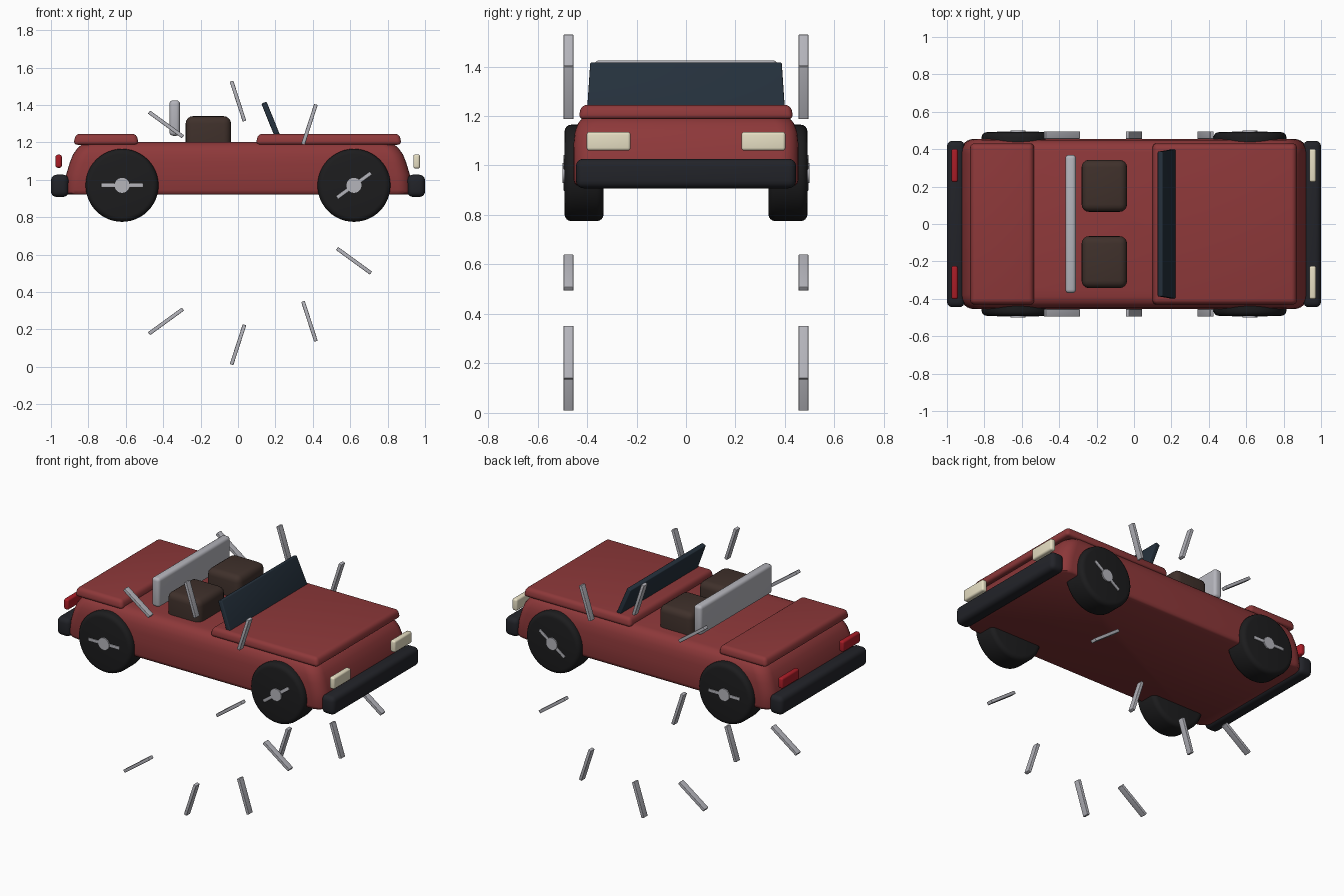
import bpy, bmesh
from math import radians, cos, sin, pi
from mathutils import Matrix

if "Cube" in bpy.data.objects:
    bpy.data.objects.remove(bpy.data.objects["Cube"])


def mat(name, rgb):
    m = bpy.data.materials.new(name)
    m.diffuse_color = (*rgb, 1)
    m.use_nodes = True
    m.node_tree.nodes["Principled BSDF"].inputs["Base Color"].default_value = m.diffuse_color
    return m


RED = mat("paint_red", (0.27, 0.04, 0.042))
BLACK = mat("rubber", (0.012, 0.012, 0.013))
TRIM = mat("dark_trim", (0.016, 0.017, 0.022))
SEAT = mat("seat_brown", (0.05, 0.03, 0.024))
GLASS = mat("dark_glass", (0.018, 0.03, 0.045))
LAMP = mat("lamp_cream", (0.8, 0.74, 0.55))
TAIL = mat("tail_red", (0.4, 0.012, 0.02))
METAL = mat("metal", (0.46, 0.46, 0.5))


def finish(bm, name, material, bevel=0.0, angle=40):
    bmesh.ops.recalc_face_normals(bm, faces=bm.faces)
    me = bpy.data.meshes.new(name)
    bm.to_mesh(me)
    bm.free()
    ob = bpy.data.objects.new(name, me)
    bpy.context.collection.objects.link(ob)
    me.materials.append(material)
    bpy.ops.object.select_all(action='DESELECT')
    bpy.context.view_layer.objects.active = ob
    ob.select_set(True)
    if bevel:
        b = ob.modifiers.new("bevel", 'BEVEL')
        b.width, b.segments, b.limit_method = bevel, 4, 'ANGLE'
        bpy.ops.object.modifier_apply(modifier="bevel")
    bpy.ops.object.shade_smooth_by_angle(angle=radians(angle))
    return ob


def box(name, x, y, z, material, bevel=0.0, inset=(0, 0), tilt=0.0):
    """Box from (min, max) ranges; inset narrows the top, tilt turns about y."""
    bm = bmesh.new()
    bmesh.ops.create_cube(bm, size=1)
    size = [b - a for a, b in (x, y, z)]
    for v in bm.verts:
        top = v.co.z > 0
        v.co = [c * s for c, s in zip(v.co, size)]
        if top:
            for i in (0, 1):
                v.co[i] -= inset[i] * (1 if v.co[i] > 0 else -1)
    centre = [(a + b) / 2 for a, b in (x, y, z)]
    bm.transform(Matrix.Translation(centre) @ Matrix.Rotation(tilt, 4, 'Y'))
    return finish(bm, name, material, bevel)


def disc(name, x, y, z, r, depth, material, bevel=0.0):
    bm = bmesh.new()
    bmesh.ops.create_cone(bm, cap_ends=True, segments=48, radius1=r, radius2=r, depth=depth)
    bm.transform(Matrix.Translation((x, y, z)) @ Matrix.Rotation(pi / 2, 4, 'X'))
    return finish(bm, name, material, bevel)


# Body: stacked rounded rectangles (z, half length, half width)
levels = [(0.92, 0.915, 0.442), (0.928, 0.926, 0.451), (0.945, 0.93, 0.455),
          (1.03, 0.918, 0.455), (1.09, 0.9, 0.454), (1.135, 0.882, 0.449),
          (1.17, 0.858, 0.437), (1.192, 0.83, 0.419), (1.202, 0.79, 0.39)]
bm = bmesh.new()
rings = []
for z, hx, hy in levels:
    ring = []
    for k, (sx, sy) in enumerate([(1, 1), (-1, 1), (-1, -1), (1, -1)]):
        for j in range(7):
            a = k * pi / 2 + j * pi / 12
            r = 0.075
            ring.append(bm.verts.new((sx * (hx - r) + r * cos(a), sy * (hy - r) + r * sin(a), z)))
    rings.append(ring)
for lo, hi in zip(rings, rings[1:]):
    for i in range(len(lo)):
        j = (i + 1) % len(lo)
        bm.faces.new((lo[i], lo[j], hi[j], hi[i]))
bm.faces.new(rings[0][::-1])
bm.faces.new(rings[-1])
finish(bm, "body", RED)

# Hood and rear deck
box("hood", (0.095, 0.875), (-0.435, 0.435), (1.187, 1.245), RED, 0.022, (0.012, 0.012))
box("rear_deck", (-0.88, -0.53), (-0.435, 0.435), (1.187, 1.245), RED, 0.022, (0.012, 0.012))

# Windshield and roll bar
box("windshield", (0.163, 0.193), (-0.4, 0.4), (1.21, 1.42), GLASS, 0.006,
    (0, 0.013), radians(-22))
box("roll_bar", (-0.367, -0.31), (-0.37, 0.37), (1.235, 1.425), METAL, 0.02)

# Bumpers
for name, s in (("front", 1), ("rear", -1)):
    box(name + "_bumper", sorted((s * 0.905, s * 1.0)), (-0.445, 0.445), (0.908, 1.027), TRIM, 0.03)

# Spoke bars (x, z, degrees): two on the wheels, the rest in a loose ring
spokes = [(-0.62, 0.97, 0), (0.62, 0.97, 36), (-0.385, 1.296, -36), (0, 1.42, -72),
          (0.382, 1.296, 72), (0.62, 0.567, -36), (0.382, 0.243, -72),
          (0, 0.118, 72), (-0.385, 0.243, 36)]

# Parts repeated on each side
for side, s in (("right", -1), ("left", 1)):
    lamp_y = sorted((s * 0.224, s * 0.402))
    box(side + "_headlight", (0.937, 0.973), lamp_y, (1.06, 1.136), LAMP, 0.012)
    box(side + "_taillight", (-0.976, -0.942), lamp_y, (1.064, 1.134), TAIL, 0.012)
    box(side + "_seat", (-0.28, -0.037), sorted((s * 0.065, s * 0.343)), (1.1, 1.34), SEAT, 0.04)
    for end, x in (("rear", -0.62), ("front", 0.62)):
        disc(f"{side}_{end}_wheel", x, s * 0.412, 0.97, 0.195, 0.158, BLACK, 0.028)
        disc(f"{side}_{end}_hub", x, s * 0.46, 0.97, 0.04, 0.078, METAL)
    for i, (x, z, deg) in enumerate(spokes):
        bar = box(f"{side}_spoke_{i + 1}", (-0.112, 0.112), (-0.02, 0.02), (-0.01, 0.01), METAL, 0.003)
        bar.location = (x, s * 0.475, z)
        bar.rotation_euler.y = radians(-deg)
